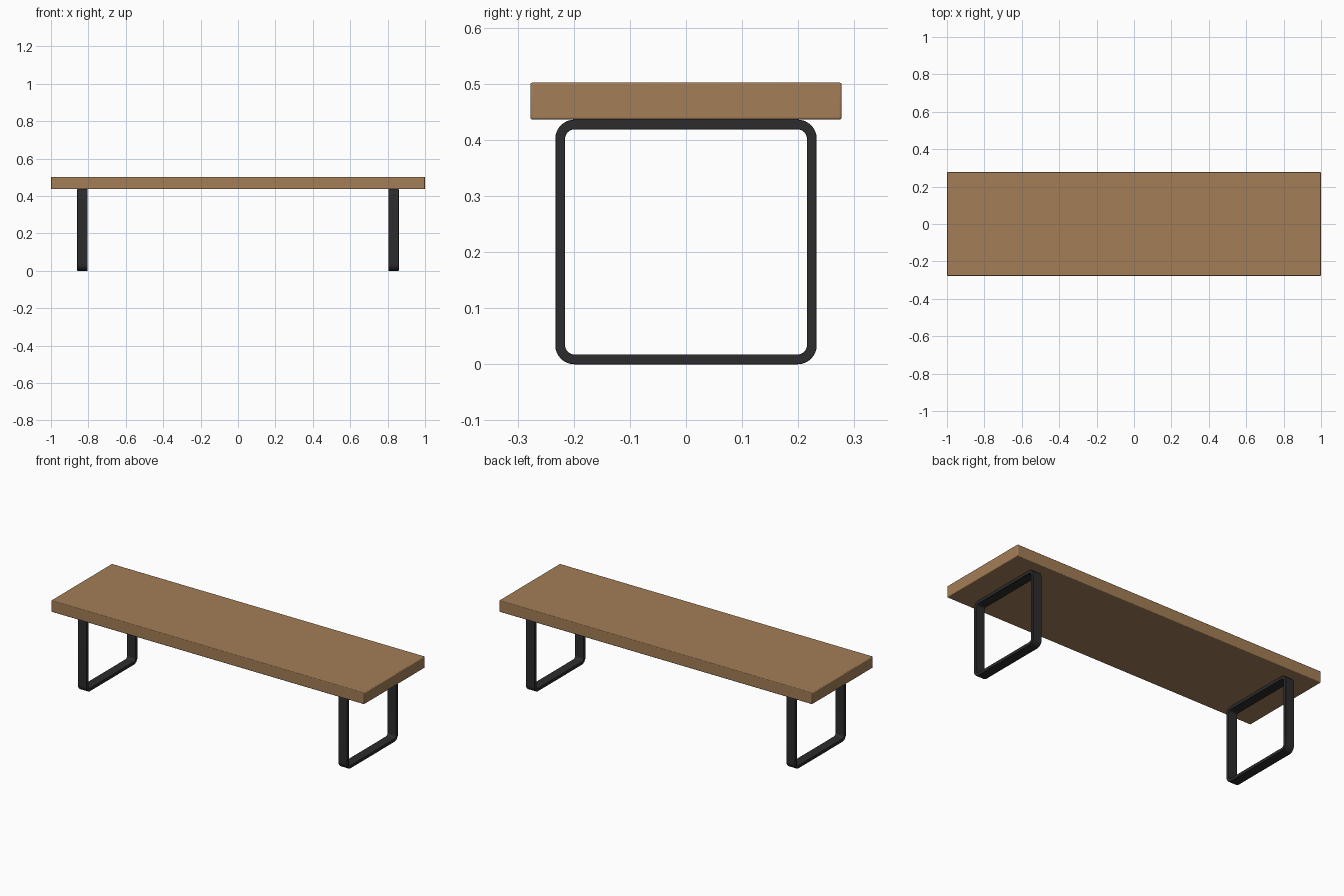
import bpy, bmesh
from math import sin, cos, pi, radians

if "Cube" in bpy.data.objects:
    bpy.data.objects.remove(bpy.data.objects["Cube"])

def material(name, color):
    m = bpy.data.materials.new(name)
    m.diffuse_color = color
    m.use_nodes = True
    m.node_tree.nodes["Principled BSDF"].inputs["Base Color"].default_value = m.diffuse_color
    return m

wood = material("wood", (0.37, 0.21, 0.095, 1))
steel = material("black_steel", (0.025, 0.025, 0.027, 1))

def finish(name, bm, mat, bevel, segments):
    bmesh.ops.recalc_face_normals(bm, faces=bm.faces)
    mesh = bpy.data.meshes.new(name)
    bm.to_mesh(mesh)
    bm.free()
    mesh.materials.append(mat)
    ob = bpy.data.objects.new(name, mesh)
    bpy.context.collection.objects.link(ob)
    mod = ob.modifiers.new("edge_bevel", 'BEVEL')
    mod.width, mod.segments = bevel, segments
    mod.limit_method, mod.angle_limit = 'ANGLE', radians(40)
    bpy.ops.object.select_all(action='DESELECT')
    ob.select_set(True)
    bpy.context.view_layer.objects.active = ob
    bpy.ops.object.shade_smooth_by_angle(angle=radians(35))
    return ob

def rounded_rect(hy, z0, z1, r, steps=8):
    """Rounded rectangle outline in the y-z plane."""
    corners = [(hy - r, z1 - r), (r - hy, z1 - r), (r - hy, z0 + r), (hy - r, z0 + r)]
    return [(cy + r * cos((q + i / steps) * pi / 2), cz + r * sin((q + i / steps) * pi / 2))
            for q, (cy, cz) in enumerate(corners) for i in range(steps + 1)]

# Wooden seat slab with softened edges
seat_z0, seat_z1 = 0.436, 0.502
bm = bmesh.new()
bmesh.ops.create_cube(bm, size=1)
for v in bm.verts:
    v.co = (v.co.x * 2, v.co.y * 0.555, (seat_z0 + seat_z1) / 2 + v.co.z * (seat_z1 - seat_z0))
finish("seat", bm, wood, 0.004, 3)

# Flat-bar leg loops, one at each end
thick, half_w = 0.0175, 0.0275
outer = rounded_rect(0.233, 0, seat_z0, 0.034)
inner = rounded_rect(0.233 - thick, thick, seat_z0 - thick, 0.034 - thick)
for name, cx in (("left_leg", -0.832), ("right_leg", 0.832)):
    bm = bmesh.new()
    rings = [[bm.verts.new((cx + dx, y, z)) for y, z in loop]
             for loop, dx in ((outer, -half_w), (outer, half_w), (inner, half_w), (inner, -half_w))]
    n = len(outer)
    for k in range(4):
        a, b = rings[k], rings[(k + 1) % 4]
        for i in range(n):
            j = (i + 1) % n
            bm.faces.new((a[i], a[j], b[j], b[i]))
    finish(name, bm, steel, 0.0015, 2)
